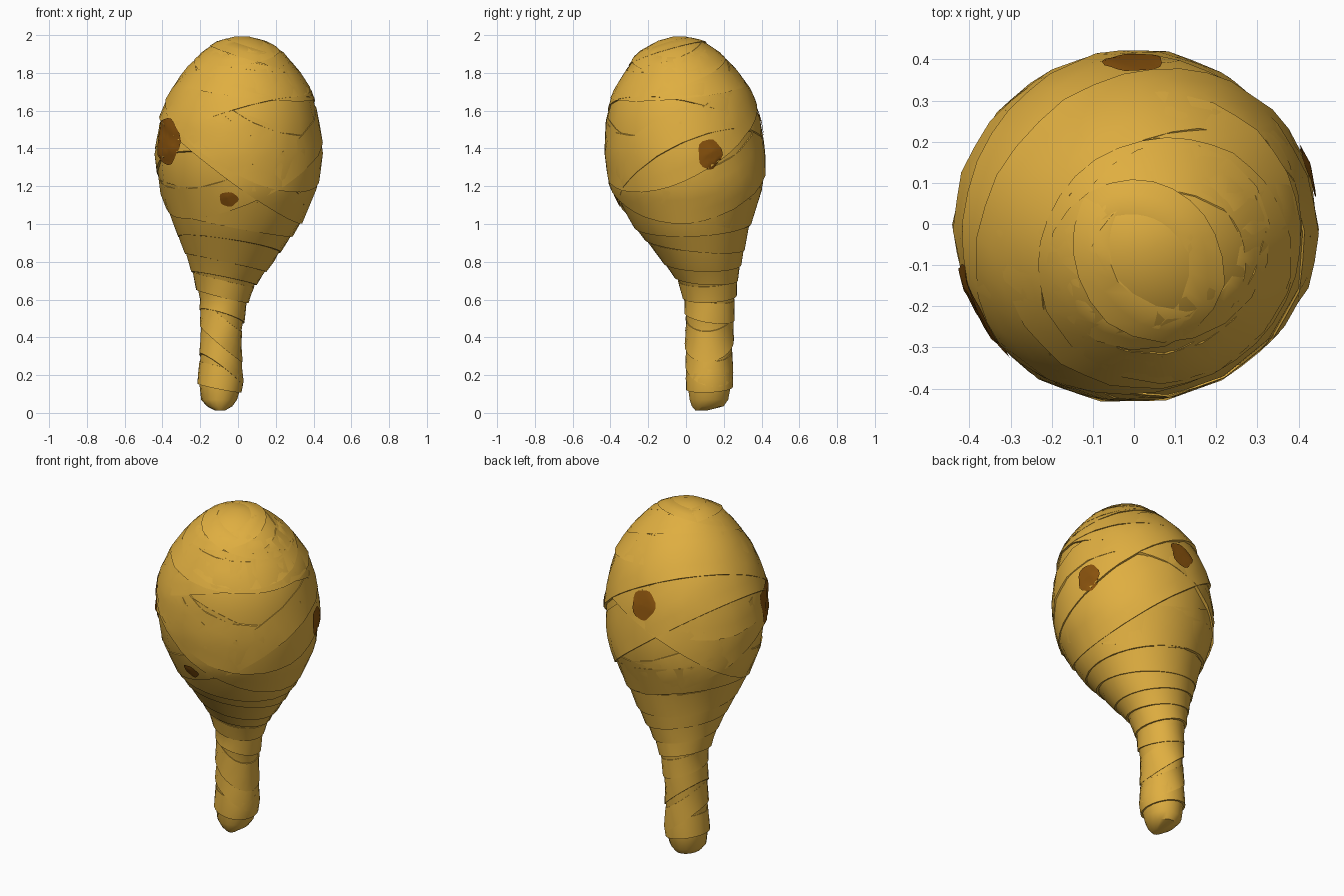
import bpy, bmesh, math
from mathutils import Vector
from mathutils.bvhtree import BVHTree

if "Cube" in bpy.data.objects:
    bpy.data.objects.remove(bpy.data.objects["Cube"])


def material(name, color):
    m = bpy.data.materials.new(name)
    m.diffuse_color = (*color, 1)
    m.use_nodes = True
    m.node_tree.nodes["Principled BSDF"].inputs["Base Color"].default_value = m.diffuse_color
    return m


OCHRE = material("ochre cloth", (0.74, 0.425, 0.052))
BROWN = material("brown stain", (0.25, 0.085, 0.004))
all_verts, all_faces = [], []


def make(name, verts, faces, mat, keep=True):
    mesh = bpy.data.meshes.new(name)
    mesh.from_pydata(verts, [], faces)
    bm = bmesh.new()
    bm.from_mesh(mesh)
    bmesh.ops.recalc_face_normals(bm, faces=bm.faces)
    bm.to_mesh(mesh)
    bm.free()
    obj = bpy.data.objects.new(name, mesh)
    bpy.context.collection.objects.link(obj)
    mesh.materials.append(mat)
    bpy.ops.object.select_all(action='DESELECT')
    obj.select_set(True)
    bpy.context.view_layer.objects.active = obj
    bpy.ops.object.shade_smooth_by_angle(angle=math.radians(35))
    if keep:
        base = len(all_verts)
        all_verts.extend(Vector(v) for v in verts)
        all_faces.extend([base + i for i in f] for f in faces)
    return obj


# Core: lofted club, rows are z, x min, x max, y min, y max
SECTIONS = [
    (0.012, -0.12, -0.07, 0.05, 0.11),
    (0.035, -0.165, -0.03, 0.03, 0.20), (0.07, -0.195, -0.005, 0.018, 0.225),
    (0.16, -0.205, 0.022, 0.005, 0.242), (0.40, -0.195, 0.013, 0.003, 0.243),
    (0.60, -0.195, 0.045, -0.003, 0.255), (0.70, -0.225, 0.10, -0.04, 0.265),
    (0.80, -0.255, 0.18, -0.115, 0.285), (1.00, -0.335, 0.32, -0.28, 0.335),
    (1.20, -0.415, 0.415, -0.395, 0.41), (1.38, -0.435, 0.44, -0.425, 0.41),
    (1.55, -0.41, 0.425, -0.425, 0.39), (1.70, -0.35, 0.39, -0.385, 0.34),
    (1.82, -0.27, 0.315, -0.315, 0.26), (1.91, -0.185, 0.24, -0.25, 0.17),
    (1.97, -0.10, 0.14, -0.15, 0.085), (1.992, -0.02, 0.06, -0.07, 0.00)]
SEG = 18
core_v, core_f = [], []
for z, x0, x1, y0, y1 in SECTIONS:
    for i in range(SEG):
        a = 2 * math.pi * i / SEG
        core_v.append(((x0 + x1) / 2 + (x1 - x0) / 2 * math.cos(a),
                       (y0 + y1) / 2 + (y1 - y0) / 2 * math.sin(a), z))
for r in range(len(SECTIONS) - 1):
    for i in range(SEG):
        j = (i + 1) % SEG
        core_f.append((r * SEG + i, r * SEG + j, (r + 1) * SEG + j, (r + 1) * SEG + i))
core_f.append(tuple(range(SEG)))
core_f.append(tuple(range(len(core_v) - SEG, len(core_v))))
make("club_core", core_v, core_f, OCHRE)
core = BVHTree.FromPolygons([Vector(v) for v in core_v], core_f)


# Cloth wrap: closed strip that hugs the core between two parallel tilted planes
def wrap(name, center, normal, low, high, lift, n=36):
    c, axis = Vector(center), Vector(normal).normalized()
    u = axis.orthogonal().normalized()
    w = axis.cross(u)
    steps = max(2, round((high - low) / 0.07))
    rows = [(low, -0.02)]
    for k in range(steps + 1):
        f = k / steps
        rows.append((low + (high - low) * f, lift * (1 - 0.65 * f)))
    rows.append((high, -0.02))
    verts, faces = [], []
    for t, off in rows:
        origin = c + axis * t
        for i in range(n):
            a = 2 * math.pi * i / n
            d = u * math.cos(a) + w * math.sin(a)
            hit = core.ray_cast(origin, d)[0]
            verts.append((hit if hit else origin) + d * off)
    count = len(rows)
    for r in range(count):
        s = (r + 1) % count
        for i in range(n):
            j = (i + 1) % n
            faces.append((r * n + i, r * n + j, s * n + j, s * n + i))
    make(name, verts, faces, OCHRE)


# Handle wraps
GRIP = (-0.09, 0.125)
for k, (z, sx, sy, width, lift) in enumerate([
        (0.17, 0.20, -0.05, 0.08, 0.012), (0.27, 0.75, 0.2, 0.07, 0.010),
        (0.42, 0.85, -0.1, 0.08, 0.012), (0.55, 0.3, 0.15, 0.07, 0.010),
        (0.65, 0.25, -0.05, 0.06, 0.014)]):
    wrap(f"handle_wrap_{k + 1}", (*GRIP, z), (sx, sy, 1), -width / 2, width, lift, 24)

# Neck and shoulder wraps
for k, (x, y, z, sx, sy, width, lift) in enumerate([
        (-0.06, 0.10, 0.73, 0.2, 0.05, 0.09, 0.012),
        (-0.04, 0.07, 0.81, 0.22, 0.02, 0.10, 0.014),
        (-0.02, 0.04, 0.91, 0.15, 0.10, 0.12, 0.013),
        (0.0, 0.02, 1.01, 0.2, -0.05, 0.14, 0.015)]):
    wrap(f"shoulder_wrap_{k + 1}", (x, y, z), (sx, sy, 1), -0.02, width, lift)

# Head wraps: tilted and crossing
MID = (0.0, 0.0, 1.38)
for k, (normal, low, high, lift) in enumerate([
        ((-0.45, -0.45, 1), -0.12, 0.05, 0.016),
        ((0.30, 0.45, 1), -0.20, 0.02, 0.012),
        ((0.75, -0.15, 1), -0.10, 0.16, 0.018),
        ((-0.30, 0.20, 1), 0.14, 0.32, 0.010),
        ((0.55, -0.50, 1), 0.07, 0.33, 0.018),
        ((0.12, -0.10, 1), 0.33, 0.47, 0.012),
        ((0.25, -0.30, 1), 0.42, 0.54, 0.010)]):
    wrap(f"head_wrap_{k + 1}", MID, normal, low, high, lift)

# Crown folds at the tip
wrap("crown_fold_1", (0.03, -0.04, 1.86), (0.30, -0.05, 1), 0.03, 0.09, 0.012, 20)
wrap("crown_fold_2", (0.03, -0.04, 1.88), (-0.1, -0.30, 1), 0.04, 0.085, 0.012, 20)

# Stains: thin irregular plates laid on the outer cloth
surface = BVHTree.FromPolygons(all_verts, all_faces)


def stain(name, center, out, half_w, half_h, n=20, rings=5):
    out = Vector(out).normalized()
    side = Vector((0, 0, 1)).cross(out).normalized()
    up = out.cross(side)
    start = Vector(center) + out * 0.5

    def drop(p, q):
        o = start + side * p + up * q
        hit = surface.ray_cast(o, -out)[0]
        return (hit if hit else o - out * 0.5) + out * 0.006

    verts, faces = [drop(0, 0)], []
    for r in range(1, rings + 1):
        for i in range(n):
            a = 2 * math.pi * i / n
            s = r / rings * (1 + 0.05 * math.sin(3 * a + 1) + 0.05 * math.cos(5 * a))
            verts.append(drop(half_w * s * math.cos(a), half_h * s * math.sin(a)))
    for i in range(n):
        j = (i + 1) % n
        faces.append((0, 1 + i, 1 + j))
        for r in range(rings - 1):
            b, t = 1 + r * n, 1 + (r + 1) * n
            faces.append((b + i, t + i, t + j, b + j))
    obj = make(name, verts, faces, BROWN, keep=False)
    # face the plate outward
    if sum((p.normal.dot(out) for p in obj.data.polygons)) < 0:
        obj.data.flip_normals()


stain("left_stain", (-0.36, -0.20, 1.44), (-0.84, -0.54, 0), 0.125, 0.125)
stain("front_stain", (-0.05, -0.37, 1.13), (-0.1, -1, -0.3), 0.05, 0.042)
stain("right_stain", (0.42, 0.125, 1.37), (1, 0.28, 0), 0.066, 0.08)
stain("back_stain", (0.0, 0.39, 1.545), (0.0, 1, 0.15), 0.072, 0.082)
